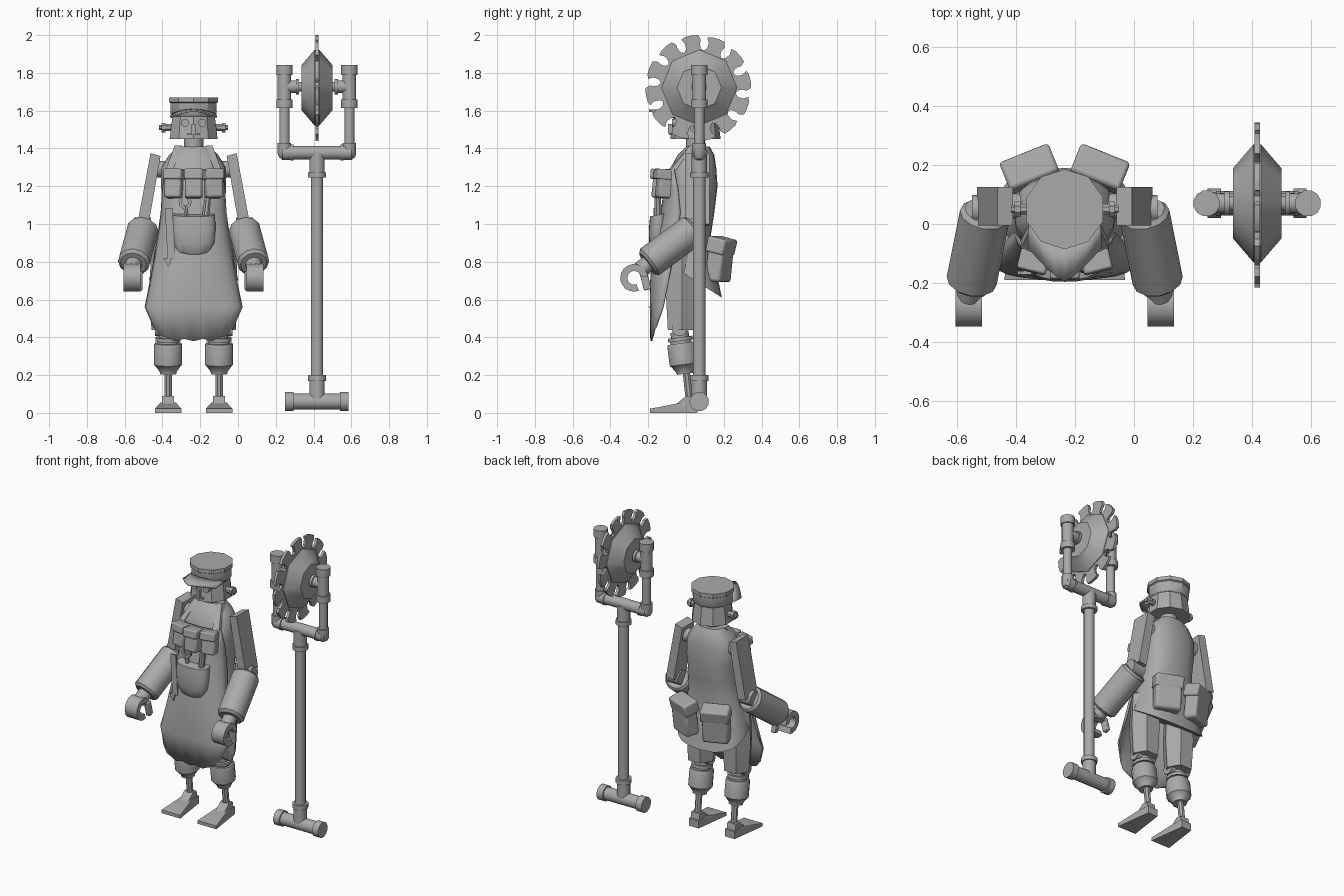
import bpy, bmesh, math
from mathutils import Vector, Matrix, Euler

if "Cube" in bpy.data.objects:
    bpy.data.objects.remove(bpy.data.objects["Cube"])

CX = -0.235           # centre line of the figure
SX, SY = 0.418, 0.07  # centre line of the staff
metal = bpy.data.materials.new("grey")
metal.diffuse_color = (0.4, 0.4, 0.4, 1)
metal.use_nodes = True
metal.node_tree.nodes["Principled BSDF"].inputs["Base Color"].default_value = metal.diffuse_color


def finish(name, bm, bevel=0, thick=0):
    bmesh.ops.recalc_face_normals(bm, faces=bm.faces)
    me = bpy.data.meshes.new(name)
    bm.to_mesh(me)
    bm.free()
    me.materials.append(metal)
    ob = bpy.data.objects.new(name, me)
    bpy.context.collection.objects.link(ob)
    if thick:
        m = ob.modifiers.new("thickness", 'SOLIDIFY')
        m.thickness, m.offset = thick, 0
    if bevel:
        m = ob.modifiers.new("bevel", 'BEVEL')
        m.width, m.segments = bevel, 2
    return ob


def skin(bm, rows, closed=True, caps=True):
    """Join rows of points with quads."""
    rows = [[bm.verts.new(p) for p in r] for r in rows]
    n = len(rows[0])
    for a, b in zip(rows, rows[1:]):
        for i in range(n if closed else n - 1):
            j = (i + 1) % n
            bm.faces.new((a[i], a[j], b[j], b[i]))
    if caps:
        bm.faces.new(rows[0])
        bm.faces.new(rows[-1])


def lathe(name, origin, end, profile, sides=12, turn=0.5):
    """Turned part: profile is (distance, radius) along origin -> end."""
    o, d = Vector(origin), (Vector(end) - Vector(origin)).normalized()
    u = d.cross(Vector((0, 1, 0) if abs(d.y) < 0.9 else (1, 0, 0))).normalized()
    w = d.cross(u)
    ang = [2 * math.pi * (i + turn) / sides for i in range(sides)]
    bm = bmesh.new()
    skin(bm, [[o + d * t + (u * math.cos(a) + w * math.sin(a)) * r for a in ang] for t, r in profile])
    return finish(name, bm)


def rod(name, a, b, r, r2=None, sides=12):
    length = (Vector(b) - Vector(a)).length
    return lathe(name, a, b, [(0, r), (length, r if r2 is None else r2)], sides)


def box(name, loc, size, rot=(0, 0, 0), bevel=0):
    bm = bmesh.new()
    m = Matrix.LocRotScale(Vector(loc), Euler([math.radians(a) for a in rot]), Vector(size))
    bmesh.ops.create_cube(bm, size=1, matrix=m)
    return finish(name, bm, bevel)


def hull(name, pts):
    bm = bmesh.new()
    for p in pts:
        bm.verts.new(p)
    bmesh.ops.convex_hull(bm, input=bm.verts)
    return finish(name, bm)


def prism(name, outline, x, width):
    """Outline in the y-z plane extruded along x."""
    bm = bmesh.new()
    skin(bm, [[(x + s * width / 2, y, z) for y, z in outline] for s in (-1, 1)])
    return finish(name, bm)


def loft(name, sections, sides=20, power=0.8, caps=True):
    """Rounded sections: z, half width, front y, back y, lift of the front."""
    rows = []
    for z, hw, yf, yb, lift in sections:
        row = []
        for i in range(sides):
            a = 2 * math.pi * i / sides
            c, s = math.cos(a), math.sin(a)
            c, s = (math.copysign(abs(v) ** power, v) for v in (c, s))
            row.append((CX + hw * c, (yf + yb) / 2 + (yb - yf) / 2 * s, z + lift * (1 - s) / 2))
        rows.append(row)
    bm = bmesh.new()
    skin(bm, rows, caps=caps)
    return finish(name, bm, thick=0 if caps else 0.008)


# ---- Saw staff -----------------------------------------------------------
rod("staff_pole", (SX, SY, 0.06), (SX, SY, 1.3), 0.034)
lathe("base_tee", (SX - 0.168, SY, 0.06), (SX, SY, 0.06),
      [(0, .052), (.045, .052), (.045, .043), (.291, .043), (.291, .052), (.336, .052)])
lathe("base_socket", (SX, SY, 0.06), (SX, SY, 1),
      [(0, .042), (.11, .042), (.11, .05), (.14, .05)])
lathe("top_socket", (SX, SY, 1.245), (SX, SY, 2),
      [(0, .05), (.027, .05), (.027, .042), (.13, .042)])
lathe("fork_crossbar", (SX - 0.195, SY, 1.378), (SX, SY, 1.378),
      [(0, .03), (.012, .04), (.055, .04), (.055, .044), (.07, .044), (.07, .037),
       (.32, .037), (.32, .044), (.335, .044), (.335, .04), (.378, .04), (.39, .03)])
for s in (-1, 1):
    x = SX + s * 0.172
    rod("fork_riser", (x, SY, 1.36), (x, SY, 1.66), 0.028)
    lathe("fork_elbow", (x, SY, 1.35), (x, SY, 2), [(0, .028), (.02, .037), (.08, .037)])
    lathe("fork_tee", (x, SY, 1.615), (x, SY, 2),
          [(0, .045), (.045, .045), (.045, .037), (.175, .037), (.175, .045), (.228, .045)])
    lathe("axle_socket", (x, SY, 1.727), (SX, SY, 1.727),
          [(0, .034), (.06, .034), (.06, .042), (.078, .042), (.078, .026), (.12, .026)])
lathe("saw_hub", (SX - .083, SY, 1.722), (SX, SY, 1.722),
      [(0, .118), (.07, .2), (.096, .2), (.166, .118)], sides=8, turn=0)
tooth = [(0, .28), (.25, .28), (.5, .278), (.66, .27), (.56, .245), (.58, .215),
         (.72, .2), (.88, .21), (.93, .235), (.9, .255)]
blade = []
for k in range(12):
    for f, r in tooth:
        a = 2 * math.pi * (k + f) / 12
        blade.append((SY - 0.005 + r * math.cos(a), 1.72 + r * math.sin(a)))
prism("saw_blade", blade, SX, 0.018)

# ---- Head and cap --------------------------------------------------------
HY = 0.05
lathe("head", (CX, HY, 1.45), (CX, HY, 2), [(0, .133), (.07, .125), (.13, .116)], 10)
lathe("cap", (CX, HY, 1.57), (CX, HY, 2),
      [(0, .12), (.012, .128), (.07, .128), (.075, .136), (.1, .136)], 10)
bm = bmesh.new()
inner, outer = [], []
for i in range(9):
    t = -1 + i / 4
    z = 1.605 - 0.035 * abs(t) ** 1.5
    inner.append((CX + .12 * math.sin(t * 1.5), HY - .12 * math.cos(t * 1.5), z))
    outer.append((CX + .122 * t, -.195 + .115 * abs(t) ** 1.3, z - .005))
skin(bm, [inner, outer], closed=False, caps=False)
finish("cap_brim", bm, thick=0.01)
rod("neck", (CX, HY, 1.36), (CX, HY, 1.47), 0.053)
box("nose", (CX, -.08, 1.505), (.022, .03, .05))
box("mouth", (CX, -.083, 1.474), (.07, .012, .008))
for s in (-1, 1):
    rod("eye", (CX + s * .045, -.04, 1.535), (CX + s * .045, -.075, 1.535), .022)
    lathe("ear_bolt", (CX + s * .1, HY, 1.51), (CX + s, HY, 1.51),
          [(0, .02), (.05, .02), (.05, .028), (.07, .028), (.07, .014), (.083, .014)], 8)

# ---- Body and apron ------------------------------------------------------
loft("torso", [(.61, .235, -.11, .19, .19), (.8, .21, -.12, .15, .05), (.93, .185, -.11, .13, 0),
               (1.06, .165, -.10, .15, 0), (1.2, .172, -.10, .167, 0), (1.3, .172, -.08, .16, 0),
               (1.365, .13, -.045, .15, 0), (1.41, .085, 0, .125, 0)])
bm = bmesh.new()
rows = []
for z, w, yf, ye in [(1.29, .15, -.105, -.05), (1.18, .165, -.115, -.02), (1.06, .172, -.13, .0),
                     (.9, .195, -.165, -.02), (.72, .225, -.185, -.06), (.56, .258, -.188, -.1),
                     (.38, .21, -.185, -.15)]:
    row = []
    for i in range(13):
        t = -1 + i / 6
        rag = 0
        if z < .4:  # ragged hem, shorter at the sides
            rag = .13 * max(0, abs(t) - .45) + (.012 if i % 2 else 0)
        a = t * 1.45
        row.append((CX + w * math.sin(a), ye + (yf - ye) * math.cos(a) ** .7, z + rag))
    rows.append(row)
skin(bm, rows, closed=False, caps=False)
finish("apron", bm, thick=0.008)
loft("apron_pocket", [(.83, .04, -.17, -.1, 0), (.85, .085, -.185, -.1, 0), (.9, .11, -.196, -.1, 0),
                      (.98, .116, -.196, -.1, 0), (1.06, .113, -.19, -.09, -.02)])
for s in (-1, 1):
    hull("apron_strap", [(CX + s * x, y, z) for x, y, z in
                         [(.15, -.085, 1.28), (.11, -.1, 1.28), (.1, .02, 1.415), (.065, .02, 1.415),
                          (.15, -.06, 1.28), (.1, .06, 1.41), (.065, .06, 1.41)]])
for s in (-1, 0, 1):
    x, y = CX + s * .105, -.14 + .025 * abs(s)
    box("chest_pouch", (x, y, 1.205), (.092, .075, .135), (-6, 0, 14 * s), .012)
    box("pouch_flap", (x, y - .006, 1.262), (.1, .085, .055), (-6, 0, 14 * s), .008)
box("hanging_strap", (CX - .125, -.165, .95), (.04, .012, .27), (0, -3, 0))
hull("strap_tip", [(CX - .14 + dx, y, z) for y in (-.171, -.159)
                   for dx, z in [(-.02, .82), (.022, .82), (.01, .77)]])
rod("tool_handle", (CX + .06, -.145, 1.0), (CX + .075, -.15, 1.14), .022, .018, 8)
rod("spanner_shaft", (CX - .03, -.15, .98), (CX - .045, -.15, 1.1), .012, sides=6)
ring = [(math.radians(d), r) for r, ds in ((.035, range(-230, 51, 40)), (.017, range(50, -231, -40))) for d in ds]
jaw = prism("spanner_jaw", [(r * math.cos(a), r * math.sin(a)) for a, r in ring], 0, .016)
jaw.rotation_euler.z = math.pi / 2
jaw.location = (CX - .045, -.15, 1.115)

# ---- Hip pouches ---------------------------------------------------------
for s in (-1, 1):
    x = CX + s * .118
    box("hip_pouch", (x, .178, .795), (.165, .09, .2), (-6, 0, -22 * s), .015)
    box("hip_flap", (x, .187, .885), (.18, .105, .085), (-14, 0, -22 * s), .012)

# ---- Limbs, mirrored about the centre line -------------------------------
for s in (-1, 1):
    def P(x, y, z):
        return (CX + s * x, y, z)
    # arm
    rod("shoulder_joint", P(.13, .06, 1.29), P(.215, .06, 1.29), .045)
    hull("upper_arm", [P(x, y, z) for y in (-.005, .125)
                       for x, z in [(.175, 1.36), (.228, 1.375), (.298, 1.0), (.24, .99)]])
    rod("elbow_joint", P(.225, .05, .985), P(.315, .05, .985), .05)
    lathe("forearm", P(.268, .045, .975), P(.318, -.205, .79),
          [(0, .072), (.015, .086), (.3, .086), (.315, .07)])
    rod("wrist", P(.312, -.17, .815), P(.325, -.245, .755), .045)
    claw = [(math.radians(d), r) for r, ds in ((.073, range(5, 291, 19)), (.036, range(290, 4, -19))) for d in ds]
    prism("hand", [(-.275 + r * math.cos(a), .715 + r * math.sin(a)) for a, r in claw],
          CX + s * .325, .09)
    box("thumb", P(.285, -.215, .7), (.03, .04, .1), (15, 0, 0), .006)
    # leg
    lx = .135
    lathe("trouser_leg", P(lx, -.02, .44), P(lx, -.02, 1),
          [(0, .088), (.03, .09), (.2, .1), (.42, .09)], 6, 0)
    rod("knee_joint", P(lx - .07, -.035, .445), P(lx + .07, -.035, .445), .04)
    lathe("shin", P(lx, -.035, .43), P(lx, -.003, .19),
          [(0, .05), (.03, .05), (.03, .068), (.05, .068), (.05, .058), (.062, .058), (.062, .072),
           (.075, .077), (.175, .077), (.18, .07), (.215, .045), (.225, .045)])
    rod("ankle_post", P(lx, 0, .23), P(lx, .02, .05), .021, sides=8)
    hull("foot", [P(lx + k * w, y, z) for k in (-1, 1) for w, y, z in
                  [(.07, -.19, 0), (.07, -.19, .022), (.036, .06, 0), (.036, .06, .05),
                   (.04, -.02, .055)]])
    hull("ankle_bracket", [P(lx + k * .032, y, z) for k in (-1, 1)
                           for y, z in [(-.06, .04), (.05, .04), (.0, .09), (.04, .09)]])

# ---- Smooth the round parts, keep edges sharp ----------------------------
bpy.ops.object.select_all(action='SELECT')
bpy.context.view_layer.objects.active = bpy.data.objects["torso"]
bpy.ops.object.shade_smooth_by_angle(angle=math.radians(35))
